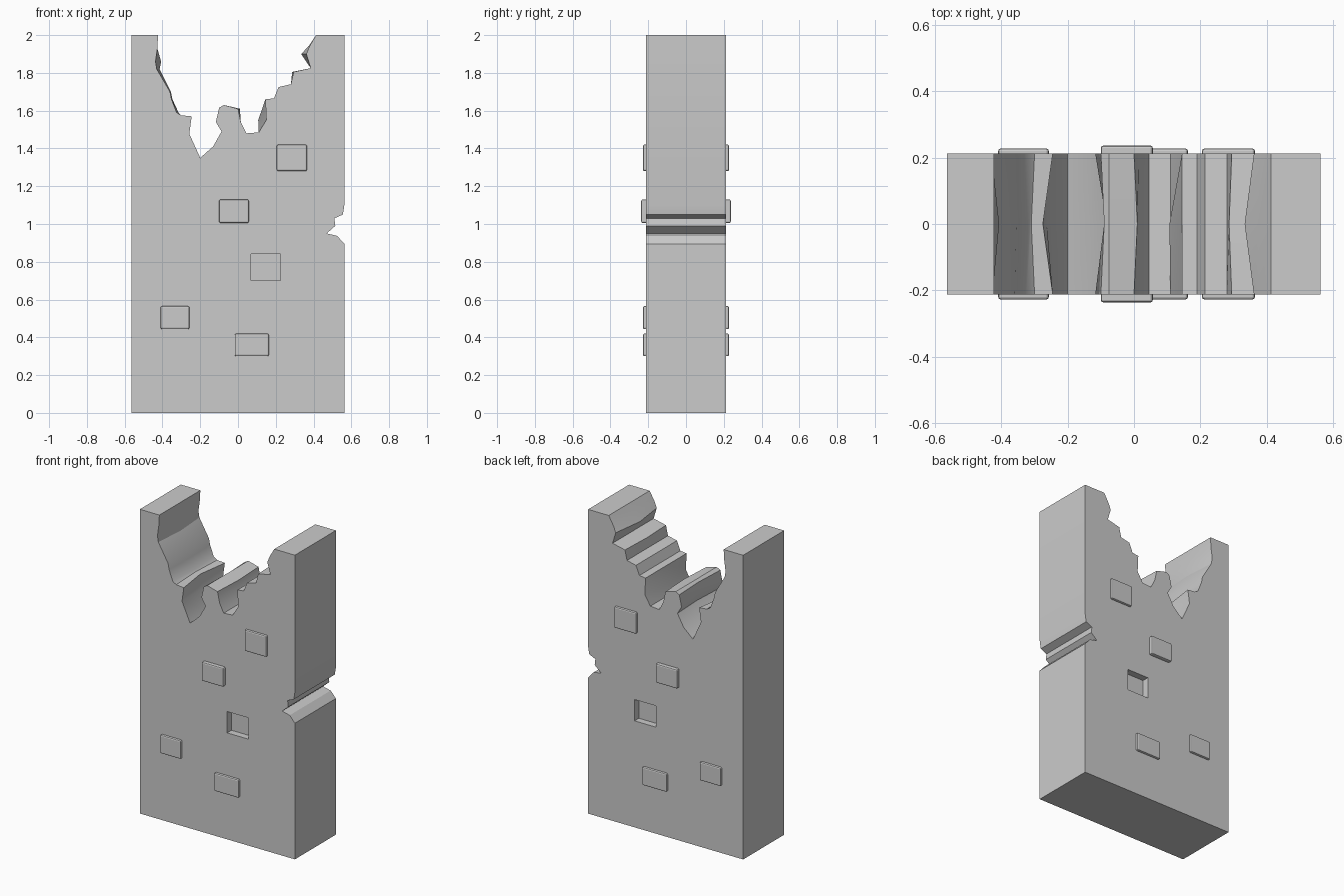
import bpy, bmesh

if "Cube" in bpy.data.objects:
    bpy.data.objects.remove(bpy.data.objects["Cube"])

HALF = 0.213  # half thickness of the slab

# Broken top edge, left to right: x, z, sideways shift of the middle section
broken = [(-.423, 2, .0), (-.427, 1.93, .0), (-.437, 1.86, .03), (-.43, 1.82, .015),
          (-.36, 1.70, .005), (-.352, 1.66, .005), (-.325, 1.59, .01), (-.30, 1.575, -.01),
          (-.245, 1.57, -.03), (-.258, 1.478, -.005), (-.20, 1.35, 0), (-.132, 1.41, 0),
          (-.087, 1.49, .01), (-.117, 1.54, .035), (-.10, 1.615, .01), (-.075, 1.63, .0),
          (.0, 1.61, .01), (.015, 1.54, .0), (.045, 1.48, 0), (.11, 1.485, 0),
          (.15, 1.55, -.043), (.145, 1.66, 0), (.19, 1.665, .0), (.215, 1.725, .0),
          (.28, 1.74, .0), (.295, 1.805, -.008), (.385, 1.825, .0),
          (.362, 1.90, -.028), (.378, 1.94, -.005), (.413, 2, 0)]
# Chipped notch on the right edge, top to bottom
notch = [(.563, 1.10), (.555, 1.05), (.51, 1.03), (.515, .99), (.47, .95), (.525, .937), (.563, .895)]
outline = ([(-.565, 0, 0), (-.565, 2, 0)] + broken + [(.563, 2, 0)]
           + [(x, z, 0) for x, z in notch] + [(.563, 0, 0)])

# Ruined wall slab: outline at front, middle and back
bm = bmesh.new()
layers = [[bm.verts.new((x + (dx if y == 0 else 0), y, z)) for x, z, dx in outline]
          for y in (-HALF, 0, HALF)]
n = len(outline)
for a, b in zip(layers, layers[1:]):
    for i in range(n):
        j = (i + 1) % n
        bm.faces.new((a[i], a[j], b[j], b[i]))
bm.faces.new(layers[0])
bm.faces.new(layers[2][::-1])
bmesh.ops.recalc_face_normals(bm, faces=bm.faces[:])
bmesh.ops.triangulate(bm, faces=[f for f in bm.faces if len(f.verts) > 4])
mesh = bpy.data.meshes.new("wall_slab")
bm.to_mesh(mesh)
bm.free()
wall = bpy.data.objects.new("wall_slab", mesh)
bpy.context.collection.objects.link(wall)


def box(name, x0, x1, y0, y1, z0, z1):
    bpy.ops.mesh.primitive_cube_add(size=1, location=((x0 + x1) / 2, (y0 + y1) / 2, (z0 + z1) / 2))
    ob = bpy.context.object
    ob.name = name
    ob.scale = (x1 - x0, y1 - y0, z1 - z0)
    bpy.ops.object.transform_apply(location=False, rotation=False, scale=True)
    return ob


# Missing brick: a shallow recess on both faces
for side in (-1, 1):
    ys = sorted((side * (HALF - .045), side * (HALF + .1)))
    cutter = box("recess_cutter", .07, .225, *ys, .70, .84)
    mod = wall.modifiers.new("recess", 'BOOLEAN')
    mod.operation = 'DIFFERENCE'
    mod.solver = 'EXACT'
    mod.object = cutter
    bpy.context.view_layer.objects.active = wall
    bpy.ops.object.modifier_apply(modifier=mod.name)
    bpy.data.objects.remove(cutter)

bpy.ops.object.select_all(action='DESELECT')
wall.select_set(True)
bpy.context.view_layer.objects.active = wall
bpy.ops.object.shade_smooth_by_angle(angle=0.5)

# Raised bricks on front and back: x0, x1, z0, z1, reach from centre
bricks = [(.205, .365, 1.28, 1.42, .228), (-.10, .057, 1.005, 1.13, .237),
          (-.41, -.257, .443, .565, .228), (-.017, .163, .30, .42, .228)]
for i, (x0, x1, z0, z1, reach) in enumerate(bricks):
    for side, face in ((-1, "front"), (1, "back")):
        ys = sorted((side * (HALF - .03), side * reach))
        brick = box(f"brick_{face}_{i + 1}", x0, x1, *ys, z0, z1)
        bevel = brick.modifiers.new("bevel", 'BEVEL')
        bevel.width = .008
        bevel.segments = 2
